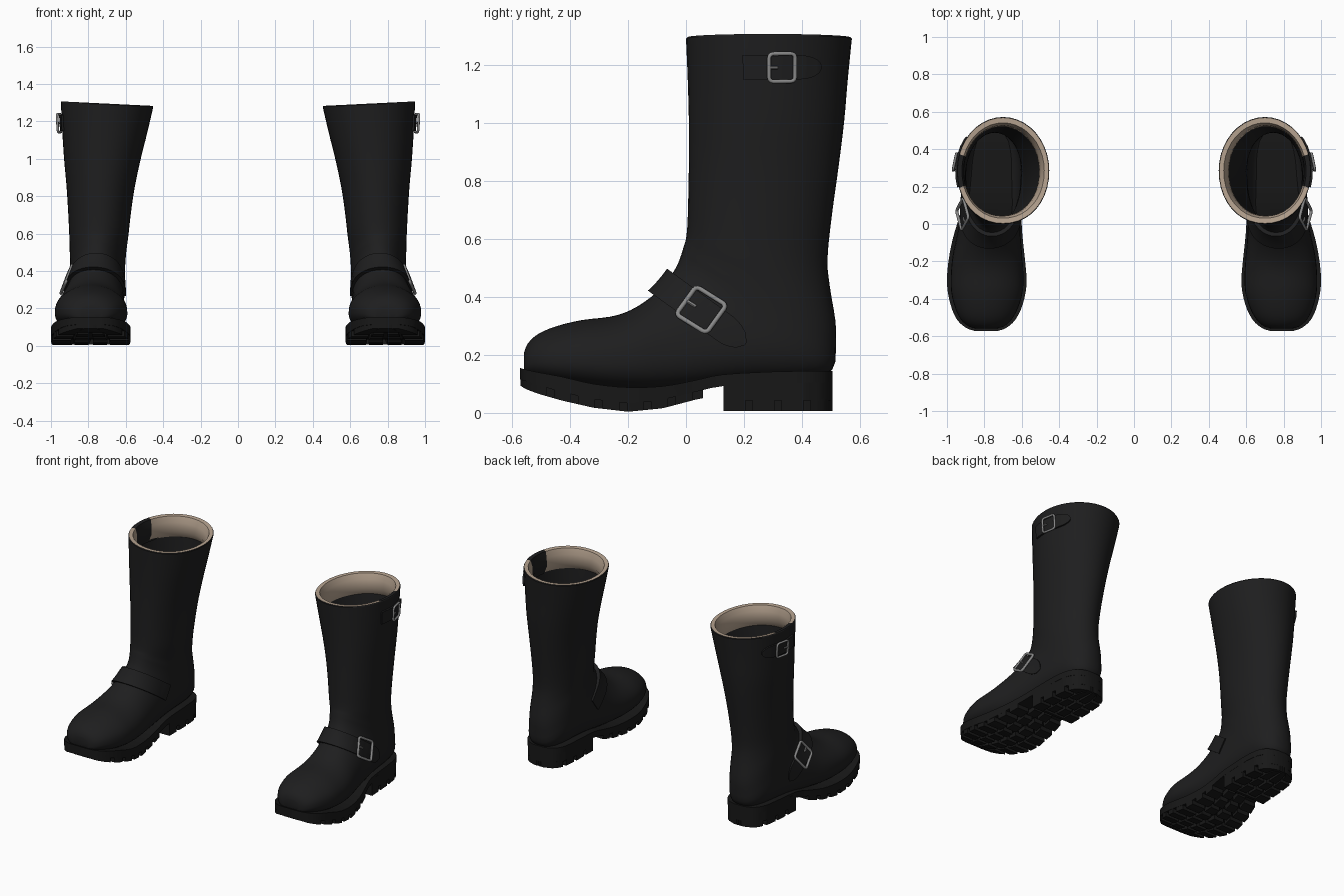
import bpy, bmesh, math
from mathutils import Vector
from mathutils.bvhtree import BVHTree

if "Cube" in bpy.data.objects:
    bpy.data.objects.remove(bpy.data.objects["Cube"])


def material(name, r, g, b):
    m = bpy.data.materials.new(name)
    m.diffuse_color = (r, g, b, 1)
    m.use_nodes = True
    m.node_tree.nodes["Principled BSDF"].inputs["Base Color"].default_value = m.diffuse_color
    return m


LEATHER = material("black leather", .013, .013, .0135)
RUBBER = material("black rubber", .009, .009, .009)
TAN = material("tan lining", .48, .375, .285)
METAL = material("grey metal", .25, .25, .25)


def finish(bm, name, mats, angle=40):
    """Turn a right-hand part into an object mirrored onto both boots."""
    bmesh.ops.recalc_face_normals(bm, faces=bm.faces)
    me = bpy.data.meshes.new(name)
    bm.to_mesh(me)
    bm.free()
    ob = bpy.data.objects.new(name, me)
    bpy.context.collection.objects.link(ob)
    for m in mats:
        me.materials.append(m)
    bpy.ops.object.select_all(action='DESELECT')
    ob.select_set(True)
    bpy.context.view_layer.objects.active = ob
    bpy.ops.object.shade_smooth_by_angle(angle=math.radians(angle))
    mir = ob.modifiers.new("mirror", 'MIRROR')
    mir.use_mirror_merge = False
    return ob


def loft(bm, rings, cap_start=True, cap_end=True, loop=False):
    vs = [[bm.verts.new(p) for p in r] for r in rings]
    n = len(vs[0])
    pairs = list(zip(vs, vs[1:])) + ([(vs[-1], vs[0])] if loop else [])
    faces = [bm.faces.new((a[j], a[(j + 1) % n], b[(j + 1) % n], b[j]))
             for a, b in pairs for j in range(n)]
    if cap_start and not loop:
        bm.faces.new(vs[0])
    if cap_end and not loop:
        bm.faces.new(vs[-1])
    return faces


def spline(rows, t):
    """Catmull-Rom through table rows at position t."""
    i = min(int(t), len(rows) - 2)
    f = t - i
    a, b, c, d = (rows[max(0, min(len(rows) - 1, i + k))] for k in (-1, 0, 1, 2))
    return [.5 * (2 * q + (r - p) * f + (2 * p - 5 * q + 4 * r - s) * f * f
                  + (3 * q - p - 3 * r + s) * f ** 3) for p, q, r, s in zip(a, b, c, d)]


# Boot upper: each ring runs from a front point (y, z) to a back point (y, z), then centre x, half width
UPPER = [
    (-.558, .21, -.558, .14, .79, .06), (-.545, .24, -.545, .13, .79, .10),
    (-.51, .272, -.51, .12, .79, .138), (-.45, .298, -.45, .105, .788, .17),
    (-.36, .32, -.36, .09, .786, .194), (-.26, .332, -.26, .078, .785, .196),
    (-.19, .355, -.14, .075, .783, .187), (-.12, .40, .0, .085, .775, .17),
    (-.07, .45, .2, .11, .765, .157), (-.035, .5, .42, .12, .757, .151),
    (-.02, .535, .505, .15, .753, .148), (-.012, .56, .517, .24, .751, .147),
    (-.006, .58, .515, .32, .75, .148), (0, .6, .497, .43, .748, .152),
    (.005, .65, .488, .53, .744, .158), (.008, .75, .503, .68, .74, .168),
    (.01, .87, .525, .84, .734, .183), (.01, 1.0, .545, 1.0, .725, .205),
    (.006, 1.15, .558, 1.15, .712, .228), (0, 1.29, .572, 1.29, .70, .247)]
TOP = len(UPPER) - 1
SEG = 40


def upper_ring(t, inset=0, lift=0):
    fy, fz, by, bz, cx, w = spline(UPPER, t)
    k = 1 - inset / .25
    square = 2 + .9 * max(0, min(1, (13 - t) / 5))
    foot = max(0, min(1, (11 - t) / 4))  # the foot narrows towards its top
    ring = []
    for j in range(SEG):
        a = math.tau * j / SEG
        c, s = math.cos(a), math.sin(a)
        e = 2 / (square if c < 0 else 2.1)
        u = math.copysign(abs(c) ** e, c) * k / 2
        x = math.copysign(abs(s) ** e, s) * w * k * (1 - .13 * foot * max(0, c + .2))
        z = (fz + bz) / 2 + u * (fz - bz) + lift
        z += .05 * x * max(0, min(1, (z - 1) / .3))
        ring.append((cx + x, (fy + by) / 2 + u * (fy - by), z))
    return ring


bm = bmesh.new()
loft(bm, [upper_ring(i / 3) for i in range(TOP * 3 + 1)], cap_end=False)
bm.normal_update()
surface = BVHTree.FromBMesh(bm)
finish(bm, "boot_upper", [LEATHER], 60)

# Tan rim and lining, with a black gusset on the outer side
bm = bmesh.new()
faces = loft(bm, [upper_ring(TOP), upper_ring(TOP, .003, .005), upper_ring(TOP, .027, .003),
                  upper_ring(TOP - .33, .036), upper_ring(TOP - .7, .036),
                  upper_ring(TOP - 1, .006)], False, False)
for i, f in enumerate(faces):
    if 70 < (i % SEG + .5) * 360 / SEG < 112 or i < SEG:
        f.material_index = 1
finish(bm, "rim_lining", [TAN, LEATHER])

# Sole: y, centre x, half width, top z, lug bottom z
SOLE = [
    (-.572, .79, .06, .155, .095), (-.555, .79, .108, .15, .083), (-.51, .79, .157, .14, .066),
    (-.43, .788, .193, .125, .043), (-.32, .787, .213, .1, .018), (-.2, .787, .205, .088, .004),
    (-.08, .782, .187, .092, .016), (.03, .77, .167, .112, .045), (.125, .76, .155, .132, .065),
    (.3, .755, .15, .142, .075), (.41, .752, .138, .144, .08), (.465, .75, .112, .144, .08),
    (.493, .75, .078, .144, .08), (.506, .75, .035, .144, .08)]


def sole_at(y):
    for a, b in zip(SOLE, SOLE[1:]):
        if y <= b[0]:
            f = max(0, (y - a[0]) / (b[0] - a[0]))
            return [p + (q - p) * f for p, q in zip(a, b)]
    return SOLE[-1]


def section(y, x0, x1, z0, z1):
    return [(x0, y, z0), (x1, y, z0), (x1, y, z1), (x0, y, z1)]


bm = bmesh.new()
rings = []
for i in range((len(SOLE) - 1) * 3 + 1):
    y, cx, hw, top, bot = spline(SOLE, i / 3)
    rings.append(section(y, cx - hw, cx + hw, min(bot + .03, top - .04), top))
loft(bm, rings)
finish(bm, "sole", [RUBBER])

# Heel block
bm = bmesh.new()
rings = []
for i in range(33):
    y = .13 + .376 * i / 32
    _, cx, hw, top, _ = sole_at(y)
    rings.append(section(y, cx - hw, cx + hw, .042, .12))
loft(bm, rings)
finish(bm, "heel", [RUBBER])


# Tread lugs: edge blocks and staggered centre blocks
def lug(bm, y0, y1, f0, f1, heel):
    rings = []
    for i in range(5):
        y = y0 + (y1 - y0) * i / 4
        _, cx, hw, top, bot = sole_at(y)
        z0, z1 = (.007, .05) if heel else (bot, bot + .036)
        rings.append(section(y, cx + f0 * hw, cx + f1 * hw, z0, z1))
    loft(bm, rings)


bm = bmesh.new()
for start, step, count, length, heel in ((-.54, .084, 7, .058, False), (.13, .1, 4, .076, True)):
    for r in range(count):
        y = start + r * step
        end = min(y + length, .506)
        first = y - .03 if r == 0 and not heel else y
        for side in (-1, 1):
            lug(bm, first, end, side, side * .5, heel)
            shift = 0 if heel and r == 3 else .036
            lug(bm, y + shift, end + shift, side * .42, side * .06, heel)
            if r == 0:
                lug(bm, first, y + .018, side * .5, 0, heel)
finish(bm, "tread_lugs", [RUBBER])


# Straps wrapped on the upper, and their buckles
def hit(center, front, up, deg, w):
    a = math.radians(deg)
    d = front * math.cos(a) + Vector((1, 0, 0)) * math.sin(a)
    base = center + up * w
    p, n, _, _ = surface.ray_cast(base + d * .6, -d)
    return (p if p else base + d * .17), d, n


def strap(name, center, front, up, half, a0, a1, tip, thick, front_extra):
    bm = bmesh.new()
    rings = []
    for i in range(71):
        a = a0 + (a1 - a0) * i / 70
        k = max(0, (a - (a1 - tip)) / tip)
        h = half * max(.12, math.sqrt(max(0, 1 - k ** 2.4)))
        t = thick + front_extra * max(0, math.cos(math.radians(a)))
        ring = []
        for w, off in ((-1, -.01), (-1, t), (-.5, t), (0, t), (.5, t), (1, t), (1, -.01)):
            p, d, _ = hit(center, front, up, a, w * h)
            ring.append(p + d * off)
        rings.append(ring)
    loft(bm, rings)
    finish(bm, name, [LEATHER])


def buckle(name, center, front, up, hu, hv, deg, r, gap):
    p, _, n = hit(center, front, up, deg, 0)
    if n.x < 0:
        n = -n
    u = (-front - n * n.dot(-front)).normalized()
    v = (up - n * n.dot(up) - u * u.dot(up)).normalized()
    p = p + n * gap
    bm = bmesh.new()
    rings, corner = [], .015
    for q, (su, sv) in enumerate(((1, 1), (-1, 1), (-1, -1), (1, -1))):
        for k in range(4):  # rounded corners
            a = math.radians(90 * q + 30 * k)
            out = u * math.cos(a) + v * math.sin(a)
            c = p + u * su * (hu - corner) + v * sv * (hv - corner) + out * corner
            rings.append([c + out * r * math.cos(b) + n * r * math.sin(b)
                          for b in (math.tau * m / 8 for m in range(8))])
    loft(bm, rings, loop=True)
    # prong
    loft(bm, [[p + u * s * hu + v * .006 * math.cos(b) + n * .006 * math.sin(b)
               for b in (math.tau * m / 6 for m in range(6))] for s in (-1, -.35)])
    finish(bm, name, [METAL], 50)


d = Vector((0, .81, -.586)).normalized()
n = Vector((0, .586, .81)).normalized()
ankle = (Vector((.76, .053, .35)), -d, n)
calf = (Vector((.71, .3, 1.192)), Vector((0, -1, 0)), Vector((0, 0, 1)))
strap("ankle_strap", *ankle, .05, -115, 140, 20, .013, .012)
buckle("ankle_buckle", *ankle, .063, .062, 90, .0085, .016)
strap("calf_strap", *calf, .042, 66, 132, 24, .012, 0)
buckle("calf_buckle", *calf, .046, .048, 97, .007, .018)
